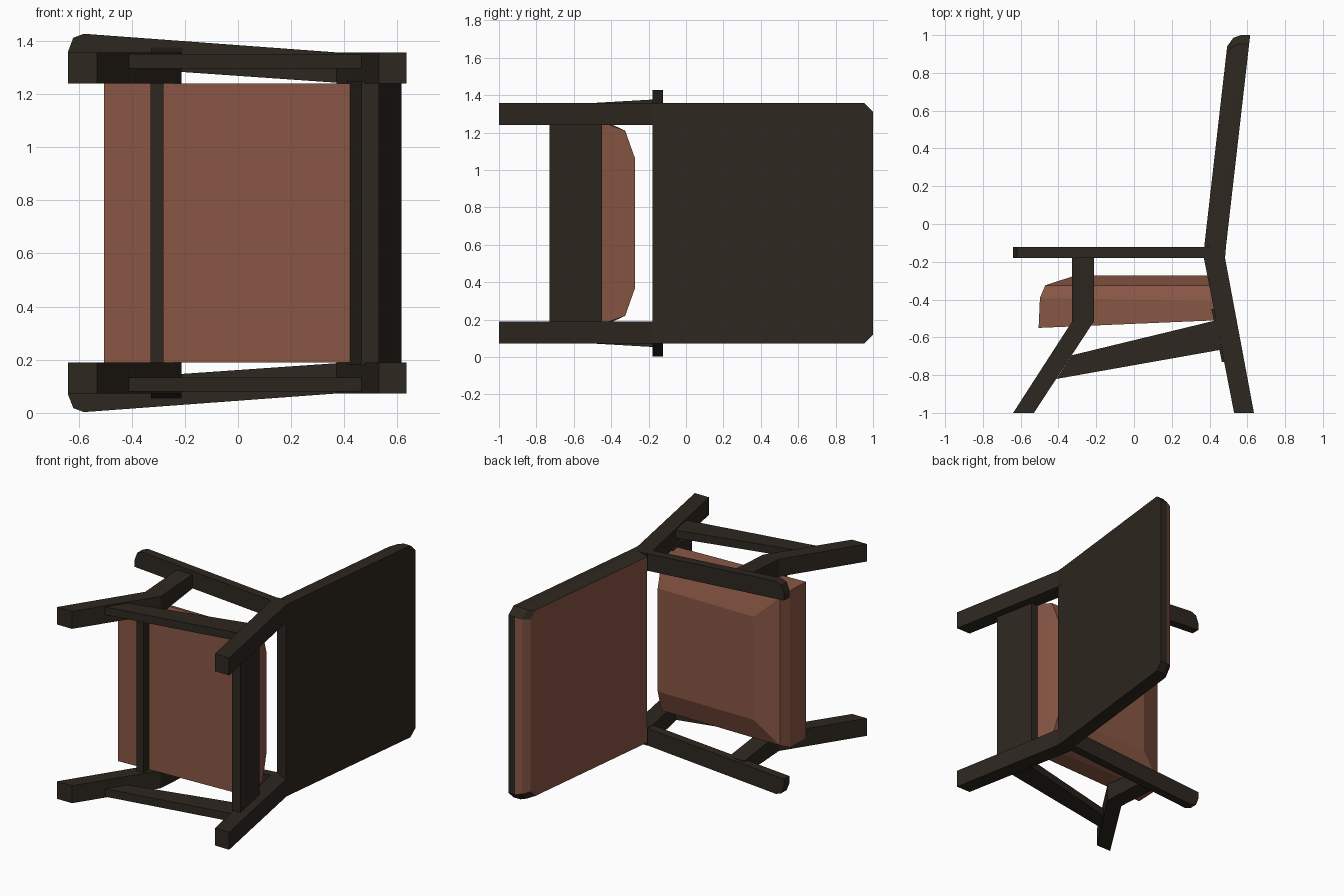
import bpy, bmesh
from mathutils import Vector

if "Cube" in bpy.data.objects:
    bpy.data.objects.remove(bpy.data.objects["Cube"])

W = 1.43  # full width of the chair along z (chair lies on its side)


def material(name, col):
    m = bpy.data.materials.new(name)
    m.diffuse_color = (*col, 1)
    m.use_nodes = True
    m.node_tree.nodes["Principled BSDF"].inputs["Base Color"].default_value = m.diffuse_color
    return m


WOOD = material("dark_wood", (0.027, 0.020, 0.014))
LEATHER = material("brown_leather", (0.25, 0.095, 0.06))


def loft(name, rings, mat, extra=None):
    """Join matching point rings with quads and cap both ends."""
    bm = bmesh.new()
    vs = [[bm.verts.new(p) for p in r] for r in rings]
    for a, b in zip(vs, vs[1:]):
        for i in range(len(a)):
            j = (i + 1) % len(a)
            bm.faces.new((a[i], a[j], b[j], b[i]))
    bm.faces.new(vs[0])
    bm.faces.new(vs[-1])
    bmesh.ops.recalc_face_normals(bm, faces=bm.faces)
    if extra:
        for f in bm.faces:
            if extra(f.normal):
                f.material_index = 1
    me = bpy.data.meshes.new(name)
    bm.to_mesh(me)
    bm.free()
    me.materials.append(mat)
    me.materials.append(LEATHER)
    ob = bpy.data.objects.new(name, me)
    bpy.context.collection.objects.link(ob)
    return ob


def slab(name, profile, z0, z1):
    return loft(name, [[(x, y, z) for x, y in profile] for z in (z0, z1)], WOOD)


def pair(name, rings):
    """Left and right copies mirrored about mid width."""
    loft(name + "_right", rings, WOOD)
    loft(name + "_left", [[(x, y, W - z) for x, y, z in r] for r in rings], WOOD)


def prism(profile, z0, z1):
    return [[(x, y, z) for x, y in profile] for z in (z0, z1)]


# Back legs
pair("back_leg", prism([(0.53, -1), (0.635, -1), (0.482, -0.18), (0.487, -0.12),
                        (0.372, -0.12), (0.37, -0.18)], 0.073, 0.19))

# Front legs: slanted foot, then upright post leaning outward to the arm
foot = [(-0.64, -1), (-0.53, -1), (-0.212, -0.515), (-0.327, -0.515)]
pair("front_leg", prism(foot, 0.073, 0.19))
pair("front_post", [[(x, y, z) for x, z in ((-0.327, a), (-0.212, a), (-0.212, b), (-0.327, b))]
                    for y, a, b in ((-0.515, 0.073, 0.19), (-0.15, 0.052, 0.145))])

# Side stretchers
pair("side_stretcher", prism([(-0.41, -0.82), (0.464, -0.665), (0.435, -0.51),
                              (-0.33, -0.695)], 0.08, 0.133))

# Arms, spreading toward the front with a rounded outer corner
arm = [(0.42, 0.073), (0.37, 0.073), (-0.58, 0.003), (-0.62, 0.018), (-0.64, 0.07),
       (-0.64, 0.117), (0.37, 0.187), (0.42, 0.187)]
pair("arm", [[(x, y, z) for x, z in arm] for y in (-0.18, -0.123)])

# Cross rails
slab("back_rail", [(0.465, -0.73), (0.53, -0.73), (0.475, -0.45), (0.41, -0.45)], 0.18, W - 0.18)
slab("front_rail", [(-0.33, -0.60), (-0.28, -0.60), (-0.28, -0.53), (-0.33, -0.53)], 0.18, W - 0.18)

# Backrest: wooden shell with a leather front and rounded top edge
def back_ring(off, y0, y1, inset):
    a, b = 0.073 + inset, W - 0.073 - inset
    c = 0.047
    pts = [(y0, a), (y1 - c, a), (y1, a + c), (y1, b - c), (y1 - c, b), (y0, b)]
    return [(0.48 + 0.135 * (y + 0.18) / 1.18 + off, y, z) for y, z in pts]


loft("backrest", [back_ring(0, -0.18, 1, 0), back_ring(-0.05, -0.16, 1, 0),
                  back_ring(-0.088, -0.14, 0.985, 0.01), back_ring(-0.115, -0.12, 0.94, 0.02)],
     WOOD, lambda n: n.x < -0.15 and abs(n.z) < 0.3 and n.y > -0.3)

# Seat cushion, crowned at the front and sides
def seat_ring(x0, y0, x1, y1, z):
    return [(x0, y0, z), (x1, y1, z), (x1, y1, W - z), (x0, y0, W - z)]


loft("seat_cushion", [seat_ring(-0.505, -0.55, 0.432, -0.51, 0.19),
                      seat_ring(-0.498, -0.39, 0.42, -0.41, 0.19),
                      seat_ring(-0.47, -0.325, 0.41, -0.325, 0.22),
                      seat_ring(-0.31, -0.272, 0.40, -0.272, 0.37)], LEATHER)
